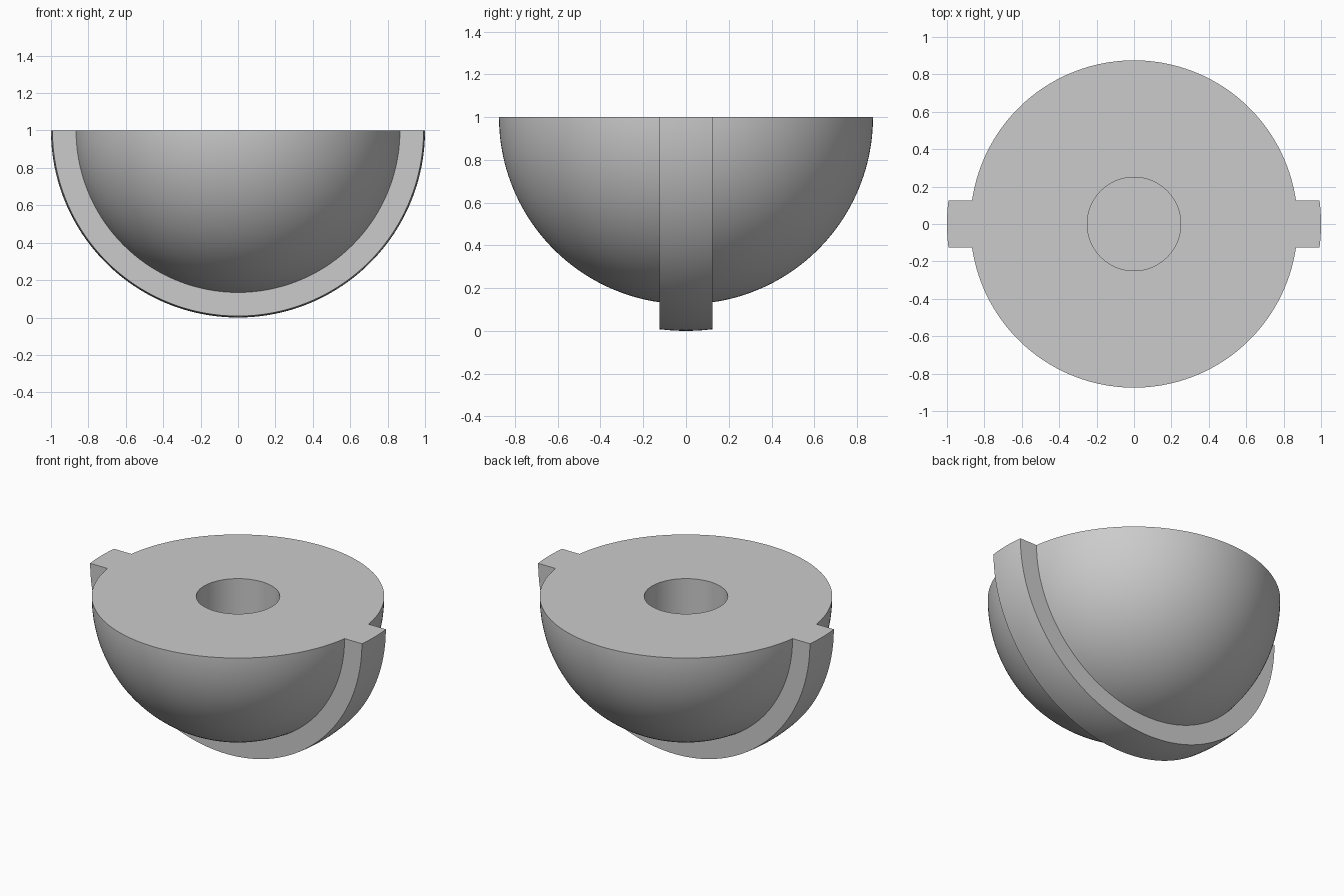
import bpy, bmesh
from math import sin, cos, pi, asin, sqrt

if "Cube" in bpy.data.objects:
    bpy.data.objects.remove(bpy.data.objects["Cube"])

CORE_R, RIB_R, RIB_HALF = 0.875, 1.0, 0.125
HOLE_R, HOLE_DEPTH = 0.25, 0.5
TURN_STEPS, HOLE_STEPS = 96, 64

grey = bpy.data.materials.new("plain grey")
grey.diffuse_color = (0.6, 0.6, 0.6, 1.0)
grey.use_nodes = True
grey.node_tree.nodes["Principled BSDF"].inputs["Base Color"].default_value = grey.diffuse_color


def arc(radius, y0, y1, steps):
    """Points (y, distance from the y axis) on a sphere between two y values."""
    a0, a1 = asin(y0 / radius), asin(y1 / radius)
    return [(radius * sin(a0 + (a1 - a0) * i / steps),
             radius * cos(a0 + (a1 - a0) * i / steps)) for i in range(steps + 1)]


# Profile along y: core, raised rib, core (the pole points are added apart)
profile = (arc(CORE_R, -CORE_R, -RIB_HALF, 40)[1:]
           + arc(RIB_R, -RIB_HALF, RIB_HALF, 8)
           + arc(CORE_R, RIB_HALF, CORE_R, 40)[:-1])

bm = bmesh.new()

# Half bowl with its rib: turn the profile half way round the y axis
pole_front = bm.verts.new((0, -CORE_R, 1))
pole_back = bm.verts.new((0, CORE_R, 1))
rows = []
for s in range(TURN_STEPS + 1):
    t = pi * s / TURN_STEPS
    rows.append([bm.verts.new((r * cos(t), y, 1 - r * sin(t))) for y, r in profile])
for a, b in zip(rows, rows[1:]):
    bm.faces.new((pole_front, a[0], b[0]))
    bm.faces.new((pole_back, b[-1], a[-1]))
    for i in range(len(profile) - 1):
        bm.faces.new((a[i], a[i + 1], b[i + 1], b[i]))

# Round blind hole: wall and floor
rings = [[bm.verts.new((HOLE_R * cos(2 * pi * k / HOLE_STEPS),
                        HOLE_R * sin(2 * pi * k / HOLE_STEPS), z))
          for k in range(HOLE_STEPS)] for z in (1.0, 1.0 - HOLE_DEPTH)]
for k in range(HOLE_STEPS):
    n = (k + 1) % HOLE_STEPS
    bm.faces.new((rings[0][k], rings[0][n], rings[1][n], rings[1][k]))
bm.faces.new(rings[1])

# Flat top between the outline and the hole
rim = [e for e in bm.edges if e.is_boundary]
bmesh.ops.triangle_fill(bm, use_beauty=True, use_dissolve=False,
                        edges=rim, normal=(0, 0, 1))
bmesh.ops.recalc_face_normals(bm, faces=bm.faces[:])

mesh = bpy.data.meshes.new("ribbed_half_ball")
bm.to_mesh(mesh)
bm.free()
mesh.materials.append(grey)
body = bpy.data.objects.new("ribbed_half_ball", mesh)
bpy.context.collection.objects.link(body)
bpy.context.view_layer.objects.active = body
body.select_set(True)
bpy.ops.object.shade_smooth_by_angle()
